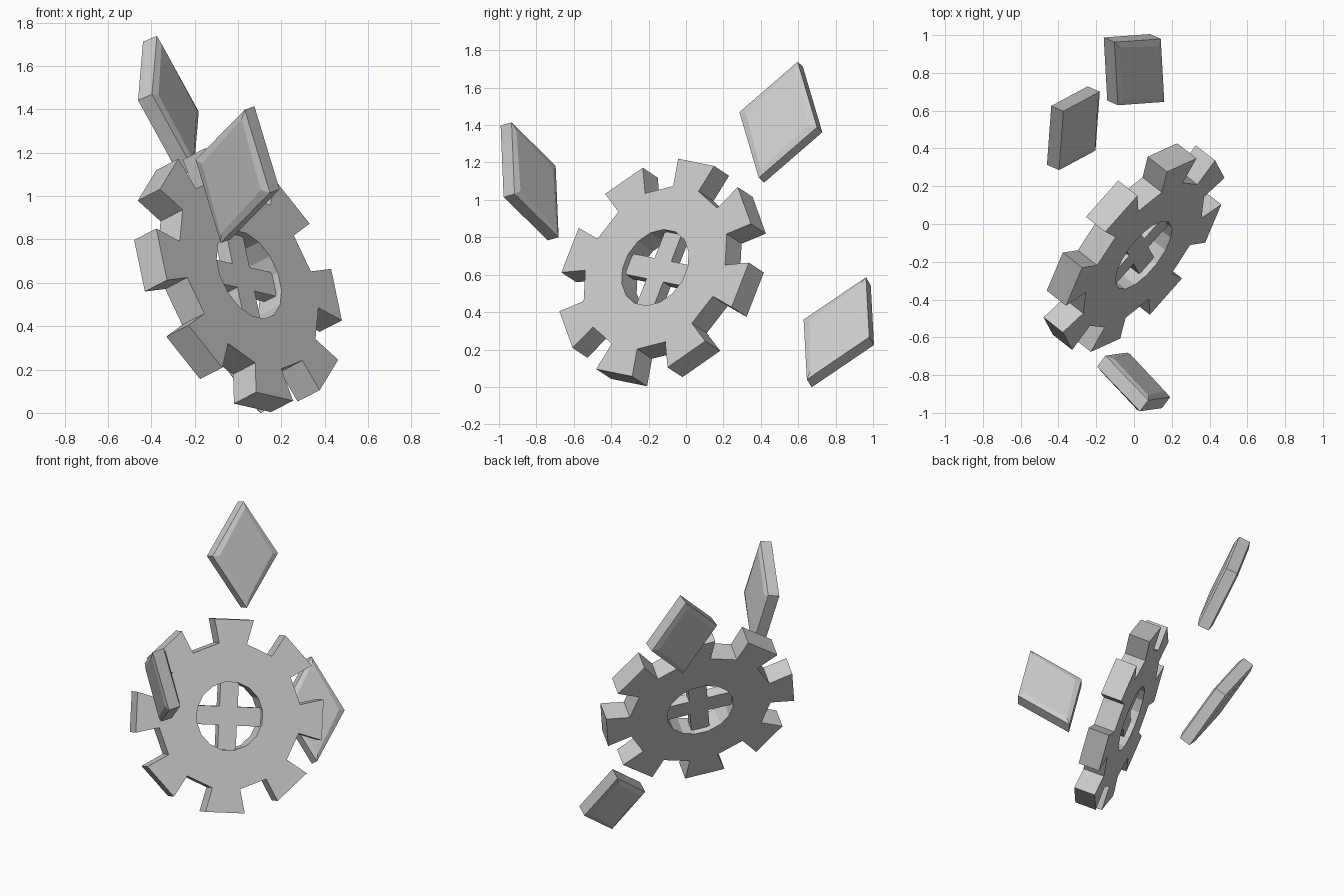
import bpy, bmesh, math
from mathutils import Vector, Matrix

cube = bpy.data.objects.get("Cube")
if cube:
    bpy.data.objects.remove(cube, do_unlink=True)

grey = bpy.data.materials.new("plain grey")
grey.use_nodes = True
colour = (0.6, 0.6, 0.6, 1)
grey.diffuse_color = colour
grey.node_tree.nodes["Principled BSDF"].inputs["Base Color"].default_value = colour


def frame(center, along, normal):
    """Matrix with local y near 'along' and local z on 'normal'."""
    z = Vector(normal).normalized()
    y = Vector(along)
    y = (y - z * y.dot(z)).normalized()
    rot = Matrix((y.cross(z), y, z)).transposed().to_4x4()
    return Matrix.Translation(center) @ rot


def finish(bm, name, matrix):
    bmesh.ops.recalc_face_normals(bm, faces=bm.faces)
    mesh = bpy.data.meshes.new(name)
    bm.to_mesh(mesh)
    bm.free()
    mesh.materials.append(grey)
    obj = bpy.data.objects.new(name, mesh)
    obj.matrix_world = matrix
    bpy.context.collection.objects.link(obj)
    return obj


def thicken(bm, thickness):
    """Extrude a flat sheet evenly about its own plane."""
    bmesh.ops.translate(bm, verts=bm.verts, vec=(0, 0, -thickness / 2))
    result = bmesh.ops.extrude_face_region(bm, geom=bm.faces[:], use_keep_orig=True)
    top = [g for g in result["geom"] if isinstance(g, bmesh.types.BMVert)]
    bmesh.ops.translate(bm, verts=top, vec=(0, 0, thickness))


# Gear wheel: ring with every other side pulled out into a flared tooth
SIDES, HOLE, ROOT, TIP, TIP_HALF = 16, 0.22, 0.47, 0.615, 0.13
gear_frame = frame((0, -0.125, 0.612), (-0.19, 0.355, 0.915), (0.73, -0.57, 0.375))
bm = bmesh.new()


def ring(radius):
    angles = [math.pi / 2 + (i - 0.5) * math.tau / SIDES for i in range(SIDES)]
    return [bm.verts.new((radius * math.cos(a), radius * math.sin(a), 0)) for a in angles]


inner, outer = ring(HOLE), ring(ROOT)
for i in range(SIDES):
    j = (i + 1) % SIDES
    bm.faces.new((inner[i], outer[i], outer[j], inner[j]))
    if i % 2 == 0:
        turn = Matrix.Rotation(i * math.tau / SIDES, 3, "Z")
        tips = [bm.verts.new(turn @ Vector((s * TIP_HALF, TIP, 0))) for s in (1, -1)]
        bm.faces.new((outer[i], tips[0], tips[1], outer[j]))
thicken(bm, 0.14)
finish(bm, "gear_wheel", gear_frame)

# Cross spokes inside the hole, cut as a single plus outline
bm = bmesh.new()
ARM, REACH = 0.06, 0.217
outline = []
for q in range(4):
    turn = Matrix.Rotation(q * math.pi / 2, 3, "Z")
    for p in ((ARM, ARM), (ARM, REACH), (-ARM, REACH)):
        outline.append(bm.verts.new(turn @ Vector((*p, 0))))
bm.faces.new(outline)
thicken(bm, 0.07)
finish(bm, "cross_spokes", gear_frame)


# Floating diamond plates with gently raised panels on both faces
def diamond_plate(name, center, long_axis, short_axis):
    a, b = Vector(long_axis), Vector(short_axis)
    bm = bmesh.new()
    la, lb = a.length / 2, b.length / 2
    bm.faces.new([bm.verts.new(p) for p in ((lb, 0, 0), (0, la, 0), (-lb, 0, 0), (0, -la, 0))])
    thicken(bm, 0.075)
    bmesh.ops.recalc_face_normals(bm, faces=bm.faces)
    caps = [f for f in bm.faces if abs(f.normal.z) > 0.9]
    bmesh.ops.inset_individual(bm, faces=caps, thickness=0.045, depth=0.012)
    finish(bm, name, frame(center, a, b.cross(a)))


diamond_plate("front_diamond", (-0.002, -0.836, 1.099), (0.111, -0.252, 0.614), (0.341, -0.216, -0.161))
diamond_plate("upper_back_diamond", (-0.321, 0.507, 1.415), (-0.17, 0.208, 0.62), (0.226, 0.40, -0.12))
diamond_plate("lower_back_diamond", (0, 0.817, 0.292), (-0.264, 0.316, 0.546), (0.238, 0.336, -0.118))
